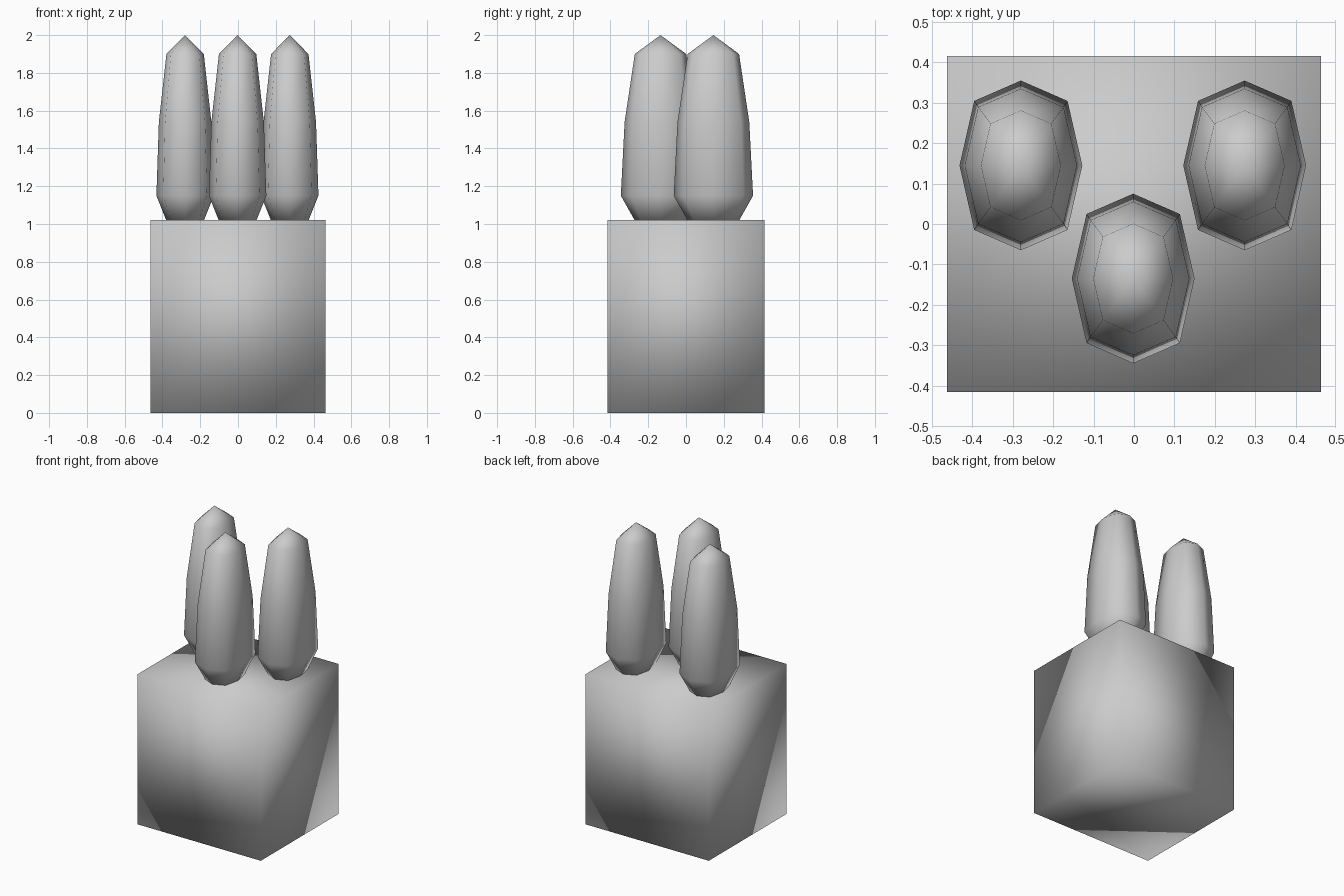
import bpy, bmesh, math

if "Cube" in bpy.data.objects:
    bpy.data.objects.remove(bpy.data.objects["Cube"])

grey = bpy.data.materials.new("light grey")
grey.diffuse_color = (0.6, 0.6, 0.6, 1)
grey.use_nodes = True
grey.node_tree.nodes["Principled BSDF"].inputs["Base Color"].default_value = grey.diffuse_color


def make_object(name, bm):
    bmesh.ops.recalc_face_normals(bm, faces=bm.faces)
    for f in bm.faces:
        f.smooth = True
    mesh = bpy.data.meshes.new(name)
    bm.to_mesh(mesh)
    bm.free()
    mesh.materials.append(grey)
    obj = bpy.data.objects.new(name, mesh)
    bpy.context.collection.objects.link(obj)
    return obj


# Block, smooth shaded with shared corners
bm = bmesh.new()
bmesh.ops.create_cube(bm, size=1)
for v in bm.verts:
    v.co.x *= 0.926
    v.co.y *= 0.832
    v.co.z = (v.co.z + 0.5) * 1.02
make_object("block", bm)

# Bud profile: height, half width, half depth
RINGS = [(1.02, 0.10, 0.137), (1.15, 0.152, 0.21),
         (1.54, 0.139, 0.19), (1.90, 0.099, 0.136)]


def bud(name, x, y):
    bm = bmesh.new()
    loops = []
    for z, rx, ry in RINGS:
        loop = []
        for i in range(8):
            a = i * math.pi / 4
            k = 1.075 if i % 2 else 1  # slightly squared octagon
            loop.append(bm.verts.new((x + rx * k * math.cos(a), y + ry * k * math.sin(a), z)))
        loops.append(loop)
    tip = bm.verts.new((x, y, 2.0))
    bm.faces.new(loops[0][::-1])
    for i in range(8):
        j = (i + 1) % 8
        for a, b in zip(loops, loops[1:]):
            bm.faces.new((a[i], a[j], b[j], b[i]))
        bm.faces.new((loops[-1][i], loops[-1][j], tip))
    make_object(name, bm)


# Three upright buds
bud("left_bud", -0.28, 0.145)
bud("front_bud", -0.002, -0.135)
bud("right_bud", 0.274, 0.145)
